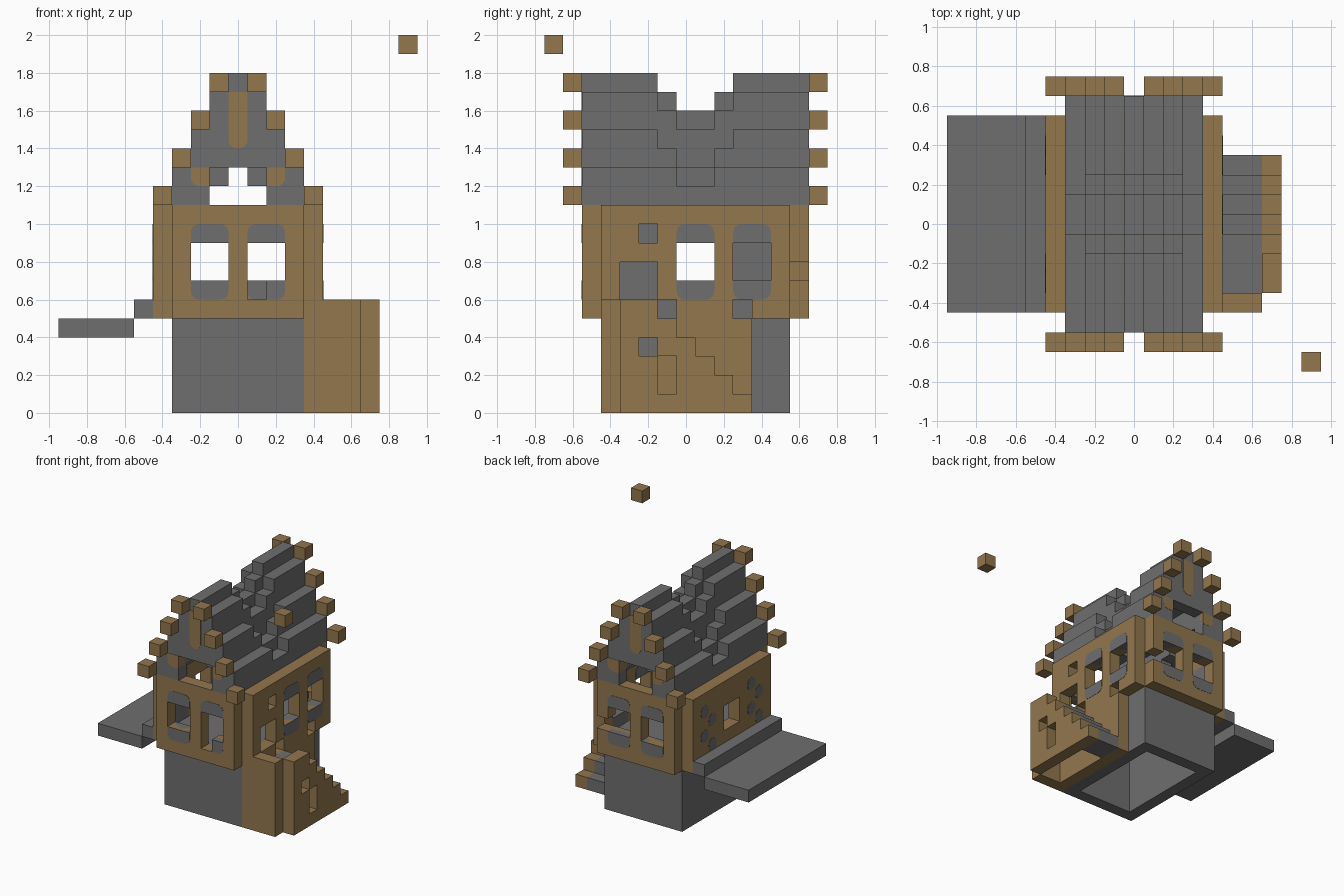
import bpy, bmesh, math
from mathutils import Vector

cube = bpy.data.objects.get("Cube")
if cube:
    bpy.data.objects.remove(cube, do_unlink=True)

U = 0.1  # block size


def material(name, rgb):
    m = bpy.data.materials.new(name)
    m.use_nodes = True
    m.diffuse_color = (*rgb, 1)
    m.node_tree.nodes["Principled BSDF"].inputs["Base Color"].default_value = (*rgb, 1)
    return m


STONE = material("grey stone", (0.156, 0.156, 0.156))
WOOD = material("brown timber", (0.288, 0.184, 0.076))


def finish(name, bm, mat):
    bmesh.ops.recalc_face_normals(bm, faces=bm.faces)
    mesh = bpy.data.meshes.new(name)
    bm.to_mesh(mesh)
    bm.free()
    mesh.materials.append(mat)
    obj = bpy.data.objects.new(name, mesh)
    bpy.context.collection.objects.link(obj)
    return obj


def box(x0, x1, y0, y1, z0, z1):
    """Set of block cells, both ends included."""
    return {(x, y, z) for x in range(x0, x1 + 1)
            for y in range(y0, y1 + 1) for z in range(z0, z1 + 1)}


def blocks(name, cells, mat):
    """One mesh from block cells, keeping only the outer faces."""
    bm = bmesh.new()
    for c in cells:
        mid = Vector(c) + Vector((0, 0, 0.5))
        for axis in range(3):
            for s in (-1, 1):
                n = Vector((0, 0, 0))
                n[axis] = s
                if tuple(int(a + b) for a, b in zip(c, n)) in cells:
                    continue
                u, v = Vector((0, 0, 0)), Vector((0, 0, 0))
                u[(axis + 1) % 3] = 0.5
                v[(axis + 2) % 3] = 0.5 * s
                f = mid + n / 2
                bm.faces.new([bm.verts.new(p * U) for p in
                              (f - u - v, f + u - v, f + u + v, f - u + v)])
    bmesh.ops.remove_doubles(bm, verts=bm.verts, dist=0.001)
    return finish(name, bm, mat)


def panel(name, mat, facing, depth, thick, u0, u1, z0, z1, rounded=""):
    """Upright inlay on cells u0..u1, z0..z1; rounded lists corners to soften.
    Corners: a low-left, b low-right, c top-right, d top-left."""
    lo, hi, bot, top = u0 - 0.5, u1 + 0.5, z0, z1 + 1
    r, pts = 0.45, []
    corners = (("a", lo, bot, 1, 1), ("b", hi, bot, -1, 1),
               ("c", hi, top, -1, -1), ("d", lo, top, 1, -1))
    for i, (key, cu, cz, su, sz) in enumerate(corners):
        if key not in rounded:
            pts.append((cu, cz))
            continue
        for k in range(5):
            a = math.pi * (1 + i / 2 + k / 8)
            pts.append((cu + su * r + r * math.cos(a), cz + sz * r + r * math.sin(a)))
    bm = bmesh.new()

    def place(u, d, z):
        return Vector((u, d, z) if facing == "y" else (d, u, z)) * U
    face = bm.faces.new([bm.verts.new(place(u, depth - thick / 2, z)) for u, z in pts])
    ext = bmesh.ops.extrude_face_region(bm, geom=[face])
    moved = [g for g in ext["geom"] if isinstance(g, bmesh.types.BMVert)]
    bmesh.ops.translate(bm, verts=moved, vec=place(0, thick, 0))
    return finish(name, bm, mat)


THROUGH = 1.04  # inlay slightly thicker than a wall


def window_inlay(name, facing, depth, u0, sill_from=None):
    panel(name + "_lintel", STONE, facing, depth, THROUGH, u0, u0 + 1, 9, 9, "cd")
    s = u0 if sill_from is None else sill_from
    panel(name + "_sill", STONE, facing, depth, THROUGH, s, u0 + 1, 6, 6,
          "ab" if s == u0 else "b")


# Hollow base and floor
blocks("base_walls", box(-3, 3, -4, 5, 0, 4) - box(-2, 2, -3, 4, 0, 4), STONE)
blocks("floor", box(-3, 3, -4, 5, 5, 5), STONE)

# Front and back walls with windows
for name, y, damage in (("front", -5, (1, -5, 6)), ("back", 6, (3, 6, 7))):
    wall = box(-3, 3, y, y, 5, 10) - {damage}
    for x in (-2, 1):
        wall -= box(x, x + 1, y, y, 7, 8)
        broken = name == "front" and x == 1
        window_inlay(f"{name}_window_{'left' if x > 0 else 'right'}", "y", y, x,
                     2 if broken else None)
    blocks(name + "_wall", wall, WOOD)

# Stair side wall with doorway, windows and missing blocks
wall = box(4, 4, -4, 5, 5, 10) - box(4, 4, -3, -2, 6, 7)
wall -= {(4, -2, 9), (4, -1, 5), (4, 3, 5)}
for y in (0, 3):
    wall -= box(4, 4, y, y + 1, 7, 8)
    window_inlay(f"left_wall_window_{y}", "x", 4, y)
blocks("left_wall", wall, WOOD)

# Platform side wall with one open window and two patched ones
blocks("right_wall", box(-4, -4, -4, 5, 5, 10) - box(-4, -4, 0, 1, 7, 8), WOOD)
for y in (-3, 3):
    panel(f"patch_inside_{y}", STONE, "x", -3.49, 0.04, y, y + 1, 6, 9)
    for u in (y, y + 1):
        for z in range(6, 10):
            if (u + z) % 2:
                panel(f"patch_{u}_{z}", STONE, "x", -4.5, 0.04, u, u, z, z, "abcd")

# Gables with timber details, and projecting rafter ends
TOP = {0: 18, 1: 17, 2: 15, 3: 13}
for name, y, end in (("front", -5, -6), ("back", 6, 7)):
    gable = set()
    for x in range(-3, 4):
        gable |= box(x, x, y, y, 11 if abs(x) > 1 else 13, TOP[abs(x)] - 1)
    blocks(name + "_gable", gable, STONE)
    panel(name + "_gable_post", WOOD, "y", y, THROUGH, 0, 0, 14, 16, "ab")
    for x, corner in ((-2, "a"), (2, "b")):
        panel(f"{name}_gable_brace_{corner}", WOOD, "y", y, THROUGH, x, x, 12, 12, corner)
    ends = {(s * x, end, 19 - 2 * x) for x in range(1, 5) for s in (-1, 1)}
    blocks(name + "_rafter_ends", {(x, e, 11 + 2 * (4 - abs(x))) for x, e, _ in ends}, WOOD)

# Stepped roof shell sagging in the middle
roof = set()
for y in range(-4, 6):
    sag = {-1: 1, 0: 2, 1: 2, 2: 1}.get(y, 0)
    for x in range(-3, 4):
        a = abs(x)
        top = TOP[a] - (max(sag - 1, 0) if a == 3 else sag)
        low = 11 if a == 3 else top - (2 if a == 0 else 3)
        roof |= box(x, x, y, y, low, top - 1)
blocks("roof", roof, STONE)

# Side platform
blocks("platform", box(-9, -6, -4, 5, 4, 4), STONE)
blocks("platform_curb", box(-5, -5, -4, 5, 5, 5), STONE)

# Outside staircase
stairs = box(5, 6, -3, -1, 3, 4)
outer = box(7, 7, -3, -2, 0, 5) | box(7, 7, -1, -1, 0, 4)
for y in range(4):
    stairs |= box(5, 6, y, y, max(2 - y, 0), 3 - y)
    outer |= box(7, 7, y, y, 0, 3 - y)
blocks("stairs", stairs, STONE)
blocks("stair_outer_wall", outer - {(7, -2, 3)} - box(7, 7, -1, -1, 1, 2), WOOD)
blocks("stair_front_wall", box(5, 6, -4, -4, 0, 5), WOOD)
blocks("stair_inner_wall", box(4, 4, -4, 3, 0, 4), WOOD)

# Lone floating block
blocks("floating_block", {(9, -7, 19)}, WOOD)
